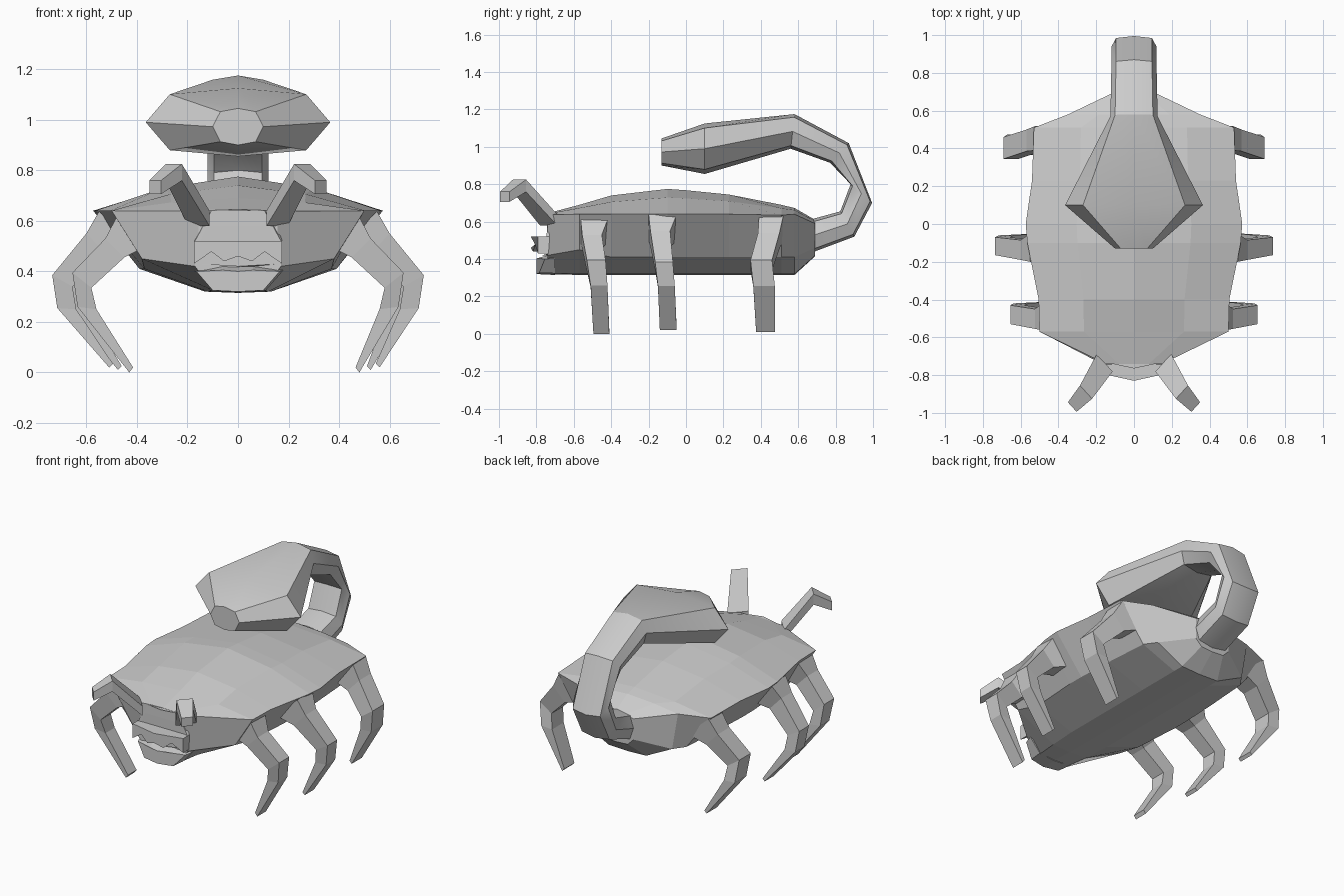
import bpy, bmesh, math

grey = bpy.data.materials.new("shell_grey")
grey.diffuse_color = (0.6, 0.6, 0.6, 1)


def finish(bm, name, smooth=None):
    bmesh.ops.recalc_face_normals(bm, faces=bm.faces)
    mesh = bpy.data.meshes.new(name)
    bm.to_mesh(mesh)
    bm.free()
    mesh.materials.append(grey)
    ob = bpy.data.objects.new(name, mesh)
    bpy.context.collection.objects.link(ob)
    if smooth:
        bpy.ops.object.select_all(action='DESELECT')
        ob.select_set(True)
        bpy.context.view_layer.objects.active = ob
        bpy.ops.object.shade_smooth_by_angle(angle=math.radians(smooth))
    return ob


def loft(name, rings, smooth=None):
    """Skin a list of equal point rings and cap both ends."""
    bm = bmesh.new()
    vs = [[bm.verts.new(p) for p in r] for r in rings]
    n = len(rings[0])
    for a, b in zip(vs, vs[1:]):
        for i in range(n):
            j = (i + 1) % n
            bm.faces.new((a[i], a[j], b[j], b[i]))
    bm.faces.new(vs[0])
    bm.faces.new(vs[-1])
    return finish(bm, name, smooth)


def mirrored(half):
    """Close a half section whose first and last points lie on x = 0."""
    return half + [(-x, y, z) for x, y, z in half[-2:0:-1]]


# Shell: y, top z, rim x, rim z, lower x, lower z, belly x, belly z
body = [(-.74, .645, .15, .638, .17, .42, .10, .325),
        (-.57, .69, .50, .64, .38, .45, .12, .32),
        (-.40, .74, .505, .64, .37, .41, .13, .32),
        (-.10, .775, .565, .64, .39, .41, .13, .32),
        (.00, .768, .573, .64, .39, .41, .13, .32),
        (.23, .745, .54, .64, .38, .41, .13, .32),
        (.51, .69, .53, .635, .36, .41, .13, .32),
        (.58, .673, .35, .64, .31, .41, .13, .32),
        (.69, .61, .12, .59, .12, .46, .08, .42)]
rings = []
for y, t, rx, rz, lx, lz, bx, bz in body:
    rings.append(mirrored([(0, y, t), (rx * .53, y, rz + (t - rz) * .66), (rx, y, rz),
                           (lx, y, lz), (bx, y, bz), (0, y, bz - .005)]))
loft("body_shell", rings)

# Head: shallow wedge with a centre ridge in front of the shell
loft("head", [mirrored([(0, -.68, .645), (.16, -.68, .635), (.19, -.68, .52),
                        (.19, -.68, .42), (0, -.68, .42)]),
              mirrored([(0, -.765, .643), (.105, -.742, .64), (.17, -.745, .52),
                        (.17, -.735, .43), (0, -.77, .42)])])

# Brow plate with two notches along its lower edge
outline = [(0, .52), (.175, .52), (.175, .43), (.105, .478), (.055, .44), (0, .46)]
loft("brow_plate", [mirrored([(x, y0 + k * x, z) for x, z in outline])
                    for y0, k in ((-.72, 0), (-.83, .22))])

# Lower jaw
loft("jaw", [mirrored([(0, -.70, .43), (.06, -.70, .43), (.18, -.70, .405),
                       (.11, -.70, .325), (0, -.70, .315)]),
             mirrored([(0, -.80, .40), (.06, -.795, .405), (.165, -.755, .40),
                       (.10, -.785, .325), (0, -.80, .32)])])

# Tail and stinger: outer (y, z), inner (y, z), flat half width, full half width
tail = [((.66, .43), (.66, .61), .095, .12),
        ((.90, .52), (.825, .655), .095, .12),
        ((.995, .70), (.88, .80), .095, .12),
        ((.87, 1.02), (.77, .915), .095, .12),
        ((.58, 1.175), (.56, .99), .10, .125),
        ((.10, 1.125), (.10, .855), .27, .365),
        ((-.13, 1.045), (-.13, .90), .07, .10)]
rings = []
for (oy, oz), (iy, iz), a, w in tail:
    rings.append(mirrored([(x, iy + (oy - iy) * t, iz + (oz - iz) * t)
                           for x, t in ((0, 1), (a, .91), (w, .5), (a, .09), (0, 0))]))
loft("tail_and_stinger", rings, 32)

# Legs: outer (x, z), inner (x, z), y front, y back, from hip to claw
legs = {
    "front_leg": [((.47, .635), (.36, .50), -.565, -.41), ((.525, .53), (.45, .455), -.555, -.45),
                  ((.655, .395), (.58, .335), -.53, -.43), ((.635, .26), (.56, .25), -.51, -.42),
                  ((.455, .0), (.44, .02), -.495, -.41)],
    "middle_leg": [((.55, .637), (.40, .50), -.20, -.05), ((.60, .55), (.52, .465), -.19, -.085),
                   ((.735, .385), (.655, .34), -.165, -.07), ((.715, .255), (.64, .25), -.15, -.06),
                   ((.535, .02), (.52, .035), -.14, -.05)],
    "rear_leg": [((.52, .63), (.37, .50), .39, .52), ((.57, .54), (.49, .455), .385, .50),
                 ((.69, .395), (.61, .34), .345, .46), ((.67, .255), (.595, .25), .36, .475),
                 ((.50, .01), (.485, .025), .375, .475)],
}
# Antennae: centre point, half width, half height
antenna = [((.155, -.735, .61), .042, .03), ((.254, -.89, .792), .032, .033),
           ((.327, -.969, .733), .023, .027)]
for side, s in (("right", 1), ("left", -1)):
    for name, secs in legs.items():
        rings = [[(s * o[0], y0, o[1]), (s * o[0], y1, o[1]),
                  (s * i[0], y1, i[1]), (s * i[0], y0, i[1])] for o, i, y0, y1 in secs]
        # Claws lean slightly to one side
        rings[-1] = [(x + .025, y, z) for x, y, z in rings[-1]]
        loft(f"{name}_{side}", rings)
    loft(f"antenna_{side}", [[(s * (x + a * hx), y + a * hx * 1.1, z + b * hz)
                              for a, b in ((-1, -1), (1, -1), (1, 1), (-1, 1))]
                             for (x, y, z), hx, hz in antenna])
